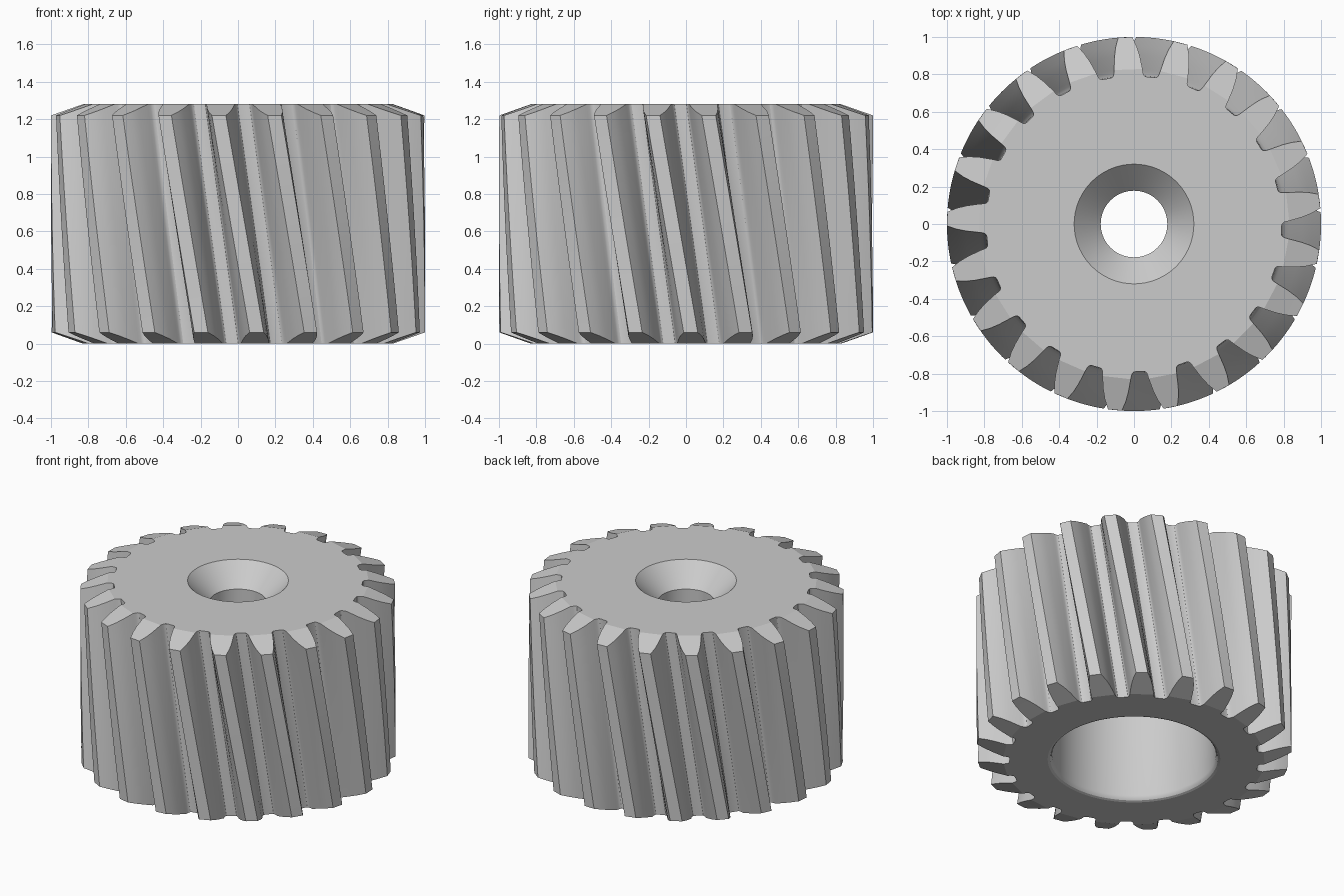
import bpy, bmesh
from math import radians, sin, cos, pi

cube = bpy.data.objects.get("Cube")
if cube:
    bpy.data.objects.remove(cube)

TEETH, HEIGHT, LEVELS, SEGMENTS = 21, 1.28, 10, 72
TWIST = 10.0          # degrees per unit of height
START = 92.1          # angle of the first tooth at the top
CHAMFER_R, CHAMFER_H = 0.83, 0.06

# half of one tooth, from root to tip: (half angle in degrees, radius)
half_tooth = [(6.97, .79), (6.3, .7925), (5.8, .80), (5.5, .812),
              (5.27, CHAMFER_R), (4.3, .90), (3.4, .95), (2.15, 1.0)]
N = len(half_tooth)
ROOT = 4              # index where the chamfer starts
tooth = [(-a, r) for a, r in half_tooth] + half_tooth[::-1]

# bore from the top countersink down to the rounded lower rim: (radius, z)
bore = [(.32, HEIGHT), (.178, 1.137), (.178, 1.0), (.52, 1.0),
        (.52, .035), (.524, .018), (.533, .006), (.548, 0)]

bm = bmesh.new()


def polar(r, degrees, z):
    a = radians(degrees)
    return bm.verts.new((r * cos(a), r * sin(a), z))


def skin(rows):
    """Join closed rings of vertices with quads."""
    for low, high in zip(rows, rows[1:]):
        for i in range(len(low)):
            j = (i + 1) % len(low)
            bm.faces.new((low[i], low[j], high[j], high[i]))


# helical tooth walls
rows = []
for level in range(LEVELS + 1):
    row = []
    for k in range(TEETH):
        for a, r in tooth:
            drop = max(0, (r - CHAMFER_R) / (1 - CHAMFER_R)) * CHAMFER_H
            z = drop + (HEIGHT - 2 * drop) * level / LEVELS
            row.append(polar(r, START + k * 360 / TEETH + a + TWIST * (HEIGHT - z), z))
    rows.append(row)
skin(rows)

# bore walls
bore_rows = [[polar(r, 360 * i / SEGMENTS, z) for i in range(SEGMENTS)] for r, z in bore]
skin(bore_rows)


def loop_edges(ring):
    return [bm.edges.get((v, ring[(i + 1) % len(ring)])) for i, v in enumerate(ring)]


# chamfered tooth ends and flat end faces
for row, hole, up in ((rows[-1], bore_rows[0], 1), (rows[0], bore_rows[-1], -1)):
    outline = []
    for k in range(TEETH):
        t = row[k * 2 * N:(k + 1) * 2 * N]
        for i in range(ROOT, N - 1):
            bm.faces.new((t[i], t[i + 1], t[-2 - i], t[-1 - i]))
        outline += t[:ROOT + 1] + t[-1 - ROOT:]
    bmesh.ops.triangle_fill(bm, use_beauty=True, normal=(0, 0, up),
                            edges=loop_edges(outline) + loop_edges(hole))

bmesh.ops.recalc_face_normals(bm, faces=bm.faces)
mesh = bpy.data.meshes.new("helical_gear")
bm.to_mesh(mesh)
bm.free()
gear = bpy.data.objects.new("helical_gear", mesh)
bpy.context.collection.objects.link(gear)

# smooth flanks and bore, flat ends
bpy.ops.object.select_all(action='DESELECT')
gear.select_set(True)
bpy.context.view_layer.objects.active = gear
bpy.ops.object.shade_smooth_by_angle(angle=radians(30))
for p in mesh.polygons:
    if abs(p.normal.z) > 0.85:
        p.use_smooth = False

# plain grey metal
colour = (0.6, 0.6, 0.6, 1)
steel = bpy.data.materials.new("steel_grey")
steel.use_nodes = True
steel.diffuse_color = colour
steel.node_tree.nodes["Principled BSDF"].inputs["Base Color"].default_value = colour
mesh.materials.append(steel)
